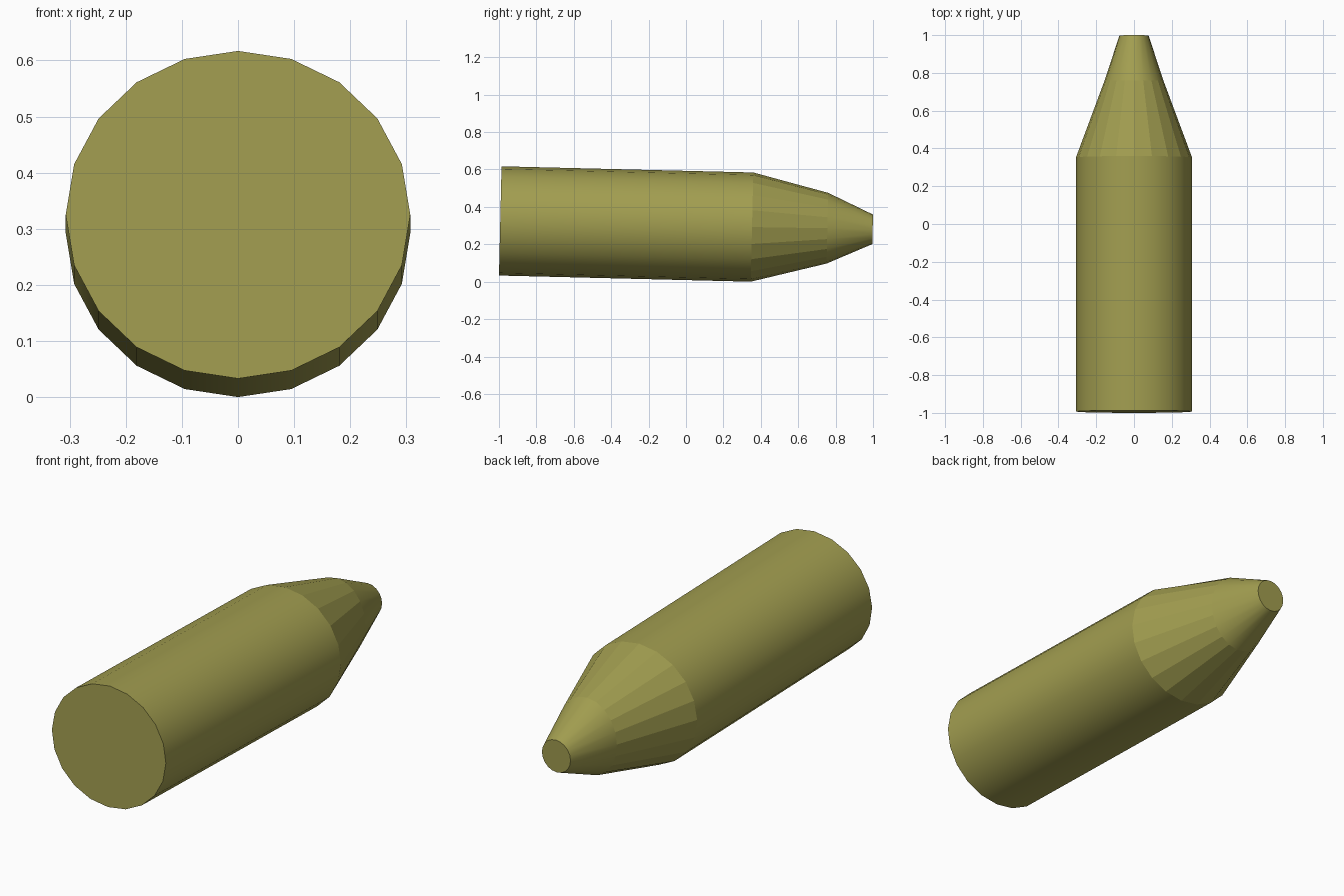
import bpy, bmesh
from math import sin, cos, pi

if "Cube" in bpy.data.objects:
    bpy.data.objects.remove(bpy.data.objects["Cube"])

SIDES = 20
TILT = 0.0235  # nose points slightly down

# Ring profile, tail to tip: centre y, centre z, half width, half height
RINGS = [
    (-0.993, 0.325, 0.307, 0.292),
    (0.353, 0.292, 0.307, 0.292),
    (0.756, 0.286, 0.157, 0.189),
    (0.998, 0.280, 0.077, 0.079),
]
SMOOTH = [True, False, True]  # barrel, faceted shoulder, tip

bm = bmesh.new()


def ring(y, z, rx, rz):
    verts = []
    for i in range(SIDES):
        a = 2 * pi * i / SIDES
        h = rz * cos(a)
        verts.append(bm.verts.new((rx * sin(a), y + h * sin(TILT), z + h * cos(TILT))))
    return verts


rings = [ring(*r) for r in RINGS]

# Side walls
for a, b, smooth in zip(rings, rings[1:], SMOOTH):
    for i in range(SIDES):
        j = (i + 1) % SIDES
        bm.faces.new((a[i], a[j], b[j], b[i])).smooth = smooth

# End caps
bm.faces.new(rings[0])
bm.faces.new(rings[-1])
bmesh.ops.recalc_face_normals(bm, faces=bm.faces)

# Crisp edges where the profile changes direction
for r in rings:
    for i in range(SIDES):
        bm.edges.get((r[i], r[(i + 1) % SIDES])).smooth = False

mesh = bpy.data.meshes.new("tapered_shell")
bm.to_mesh(mesh)
bm.free()
shell = bpy.data.objects.new("tapered_shell", mesh)
bpy.context.collection.objects.link(shell)

# Olive paint
olive = bpy.data.materials.new("olive")
olive.diffuse_color = (0.36, 0.34, 0.08, 1)
olive.use_nodes = True
olive.node_tree.nodes["Principled BSDF"].inputs["Base Color"].default_value = olive.diffuse_color
mesh.materials.append(olive)
